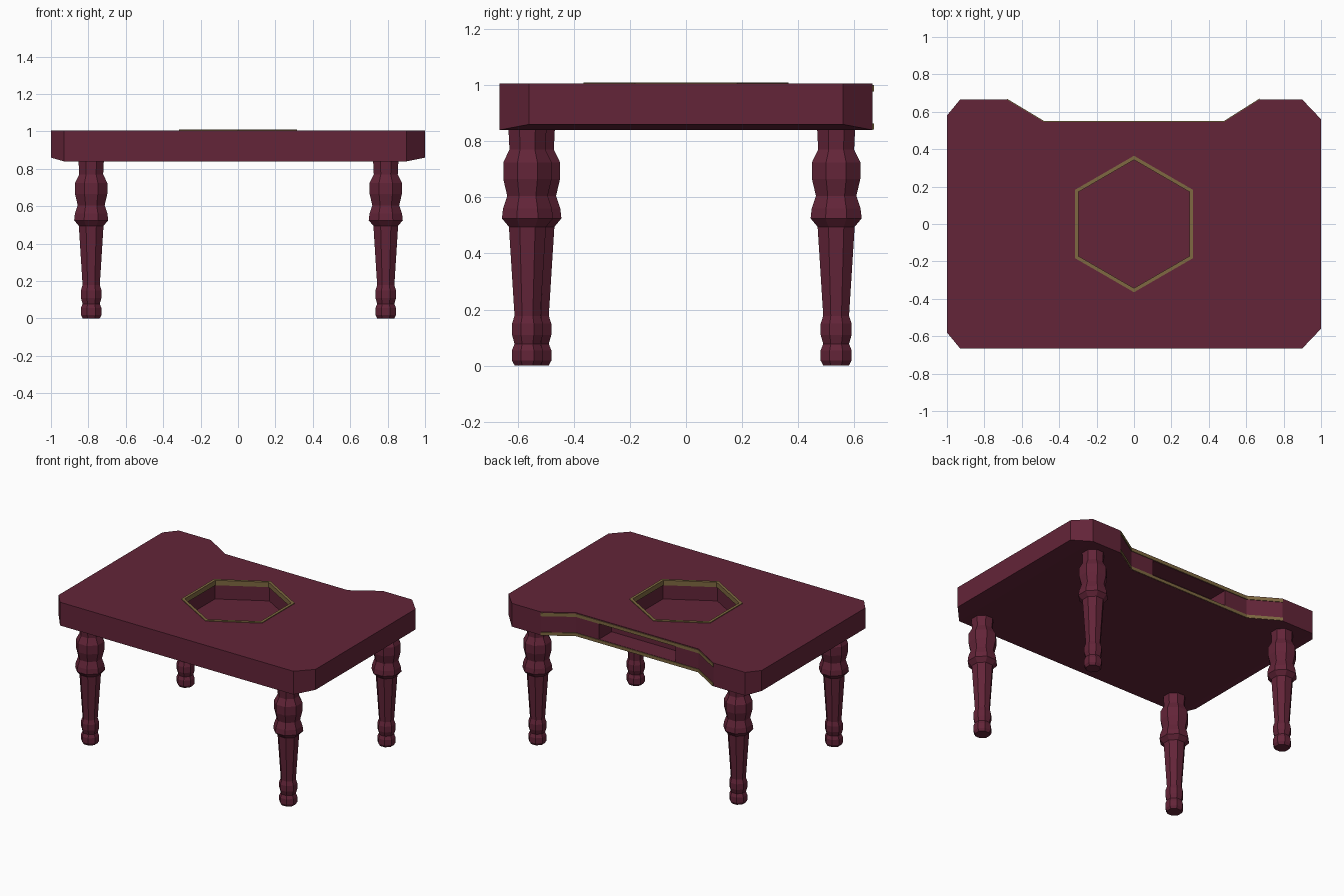
import bpy, bmesh, math

cube = bpy.data.objects.get("Cube")
if cube:
    bpy.data.objects.remove(cube, do_unlink=True)

TOP, BOTTOM, SIDE_BOTTOM = 1.005, 0.84, 0.86


def material(name, rgb):
    mat = bpy.data.materials.new(name)
    mat.use_nodes = True
    mat.diffuse_color = (*rgb, 1)
    mat.node_tree.nodes["Principled BSDF"].inputs["Base Color"].default_value = (*rgb, 1)
    return mat


wood = material("dark red wood", (0.125, 0.018, 0.040))
gold = material("dull gold", (0.21, 0.14, 0.052))


def finish(bm, name, mat):
    bmesh.ops.recalc_face_normals(bm, faces=bm.faces)
    mesh = bpy.data.meshes.new(name)
    bm.to_mesh(mesh)
    bm.free()
    mesh.materials.append(mat)
    obj = bpy.data.objects.new(name, mesh)
    bpy.context.collection.objects.link(obj)
    return obj


def prism(name, outline, z0, z1, mat):
    bm = bmesh.new()
    face = bm.faces.new([bm.verts.new((x, y, z0)) for x, y in outline])
    new = bmesh.ops.extrude_face_region(bm, geom=[face])["geom"]
    verts = [v for v in new if isinstance(v, bmesh.types.BMVert)]
    bmesh.ops.translate(bm, verts=verts, vec=(0, 0, z1 - z0))
    return finish(bm, name, mat)


def hexagon(radius):
    return [(radius * math.sin(i * math.pi / 3), radius * math.cos(i * math.pi / 3))
            for i in range(6)]


def lathe(name, profile, sides, location, mat):
    bm = bmesh.new()
    rings = []
    for r, z in profile:
        r /= math.cos(math.pi / sides)
        angles = [(i + 0.5) * 2 * math.pi / sides for i in range(sides)]
        rings.append([bm.verts.new((r * math.cos(a), r * math.sin(a), z)) for a in angles])
    for low, high in zip(rings, rings[1:]):
        for i in range(sides):
            j = (i + 1) % sides
            bm.faces.new((low[i], low[j], high[j], high[i]))
    bm.faces.new(rings[0])
    bm.faces.new(rings[-1])
    obj = finish(bm, name, mat)
    obj.location = location
    return obj


# Tabletop: clipped corners, a notch at the back, underside raised at both ends
notch = [(0.67, 0.665), (0.48, 0.545), (-0.48, 0.545), (-0.68, 0.665)]
outline = [(-0.93, -0.665), (0.90, -0.665), (1, -0.56), (1, 0.56), (0.90, 0.665),
           *notch, (-0.93, 0.665), (-1, 0.58), (-1, -0.58)]
bm = bmesh.new()
upper = [bm.verts.new((x, y, TOP)) for x, y in outline]
lower = [bm.verts.new((x, y, SIDE_BOTTOM if abs(x) > 0.99 else BOTTOM)) for x, y in outline]
bm.faces.new(upper)
for i in range(len(outline)):
    bm.faces.new((upper[i - 1], upper[i], lower[i], lower[i - 1]))
bm.faces.new(lower[:2] + lower[4:10])
bm.faces.new(lower[1:5])
bm.faces.new(lower[9:] + lower[:1])
tabletop = finish(bm, "tabletop", wood)

# Cut the hexagonal well and the shelf recess
cutters = [
    prism("well_cutter", hexagon(0.35), 0.875, 1.2, wood),
    prism("shelf_cutter", [(-0.3, 0.405), (0.3, 0.405), (0.3, 0.8), (-0.3, 0.8)],
          0.865, 0.975, wood),
]
for cutter in cutters:
    cutter.hide_render = True
    mod = tabletop.modifiers.new("cut", "BOOLEAN")
    mod.operation = "DIFFERENCE"
    mod.solver = "EXACT"
    mod.object = cutter
depsgraph = bpy.context.evaluated_depsgraph_get()
cut_mesh = bpy.data.meshes.new_from_object(tabletop.evaluated_get(depsgraph))
tabletop.modifiers.clear()
tabletop.data = cut_mesh
for cutter in cutters:
    bpy.data.objects.remove(cutter, do_unlink=True)

# Gold rim lining the well
bm = bmesh.new()
loops = [[bm.verts.new((x, y, z)) for x, y in hexagon(r)]
         for r, z in ((0.365, 0.975), (0.365, 1.01), (0.343, 1.01), (0.343, 0.975))]
for k in range(4):
    a, b = loops[k - 1], loops[k]
    for i in range(6):
        bm.faces.new((a[i - 1], a[i], b[i], b[i - 1]))
finish(bm, "well_rim", gold)

# Gold strips above and below the notch
strip = [(x, y + 0.005) for x, y in notch] + [(x, y - 0.004) for x, y in reversed(notch)]
prism("upper_notch_trim", strip, 0.977, 1.0, gold)
prism("lower_notch_trim", strip, 0.841, 0.863, gold)

# Turned legs
leg_profile = [(0.045, 0), (0.055, 0.018), (0.055, 0.055), (0.046, 0.078), (0.055, 0.11),
               (0.055, 0.15), (0.046, 0.178), (0.066, 0.495), (0.091, 0.525),
               (0.087, 0.56), (0.072, 0.605), (0.086, 0.665), (0.086, 0.725),
               (0.064, 0.77), (0.068, 0.85)]
for name, x, y in (("front_left_leg", 0.79, -0.565), ("front_right_leg", -0.785, -0.535),
                   ("back_left_leg", 0.79, 0.535), ("back_right_leg", -0.785, 0.535)):
    lathe(name, leg_profile, 8, (x, y, 0), wood)
